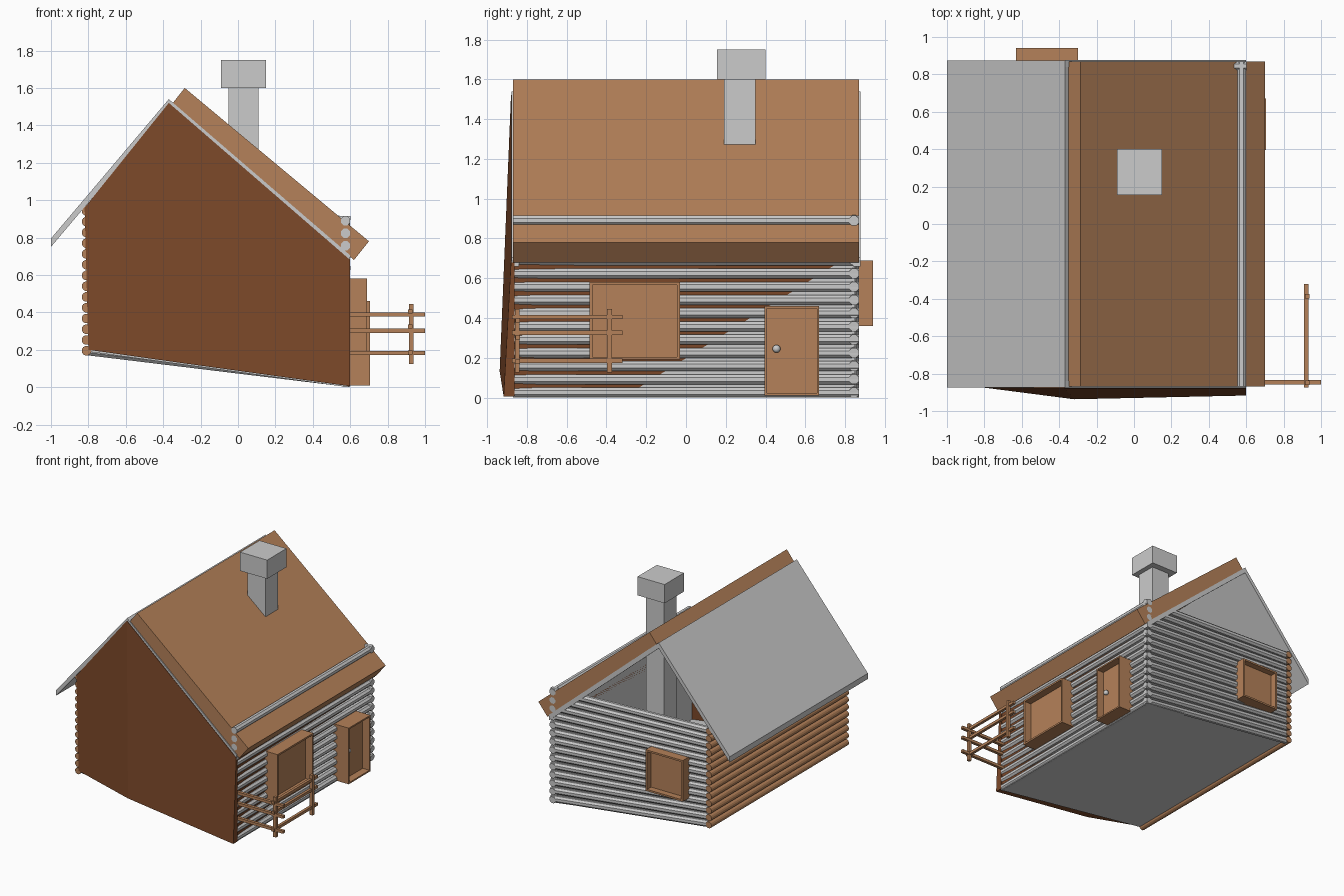
import bpy, bmesh, math
from mathutils import Vector

if "Cube" in bpy.data.objects:
    bpy.data.objects.remove(bpy.data.objects["Cube"])


def material(name, rgb):
    m = bpy.data.materials.new(name)
    m.diffuse_color = (*rgb, 1)
    m.use_nodes = True
    m.node_tree.nodes["Principled BSDF"].inputs["Base Color"].default_value = m.diffuse_color
    return m


BROWN = material("wood", (0.46, 0.22, 0.10))
DARK = material("dark_wood", (0.20, 0.065, 0.022))


def finish(name, bm, mat=None):
    bmesh.ops.recalc_face_normals(bm, faces=bm.faces)
    me = bpy.data.meshes.new(name)
    bm.to_mesh(me)
    bm.free()
    ob = bpy.data.objects.new(name, me)
    bpy.context.collection.objects.link(ob)
    if mat:
        me.materials.append(mat)
    return ob


def loft(name, a, b, mat=None):
    """Solid between two matching outlines."""
    bm = bmesh.new()
    va = [bm.verts.new(p) for p in a]
    vb = [bm.verts.new(p) for p in b]
    bm.faces.new(va)
    bm.faces.new(vb)
    n = len(a)
    for i in range(n):
        j = (i + 1) % n
        bm.faces.new((va[i], va[j], vb[j], vb[i]))
    return finish(name, bm, mat)


def prism(name, xz, y0, y1, mat=None):
    return loft(name, [(x, y0, z) for x, z in xz], [(x, y1, z) for x, z in xz], mat)


def box(name, x, y, z, mat=None):
    return prism(name, [(x[0], z[0]), (x[1], z[0]), (x[1], z[1]), (x[0], z[1])], *y, mat)


def logs(name, pairs, r, sides, mat=None):
    """A stack of round logs, each between two points."""
    bm = bmesh.new()
    for a, b in pairs:
        a, b = Vector(a), Vector(b)
        d = (b - a).normalized()
        u = d.cross(Vector((0, 0, 1))).normalized()
        w = u.cross(d)
        rings = []
        for p in (a, b):
            ring = []
            for k in range(sides):
                t = 2 * math.pi * (k + 0.5) / sides
                ring.append(bm.verts.new(p + r * (math.cos(t) * u + math.sin(t) * w)))
            rings.append(ring)
            bm.faces.new(ring)
        for k in range(sides):
            j = (k + 1) % sides
            bm.faces.new((rings[0][k], rings[0][j], rings[1][j], rings[1][k]))
    return finish(name, bm, mat)


def recessed(name, x, y, z, face, depth, border, mat):
    """Box with one side inset and pushed inwards."""
    ob = box(name, x, y, z, mat)
    bm = bmesh.new()
    bm.from_mesh(ob.data)
    n = Vector(face)
    f = max(bm.faces, key=lambda q: q.normal.dot(n))
    bmesh.ops.inset_region(bm, faces=[f], thickness=border)
    r = bmesh.ops.extrude_discrete_faces(bm, faces=[f])
    bmesh.ops.translate(bm, verts=r["faces"][0].verts, vec=-n * depth)
    bm.to_mesh(ob.data)
    bm.free()


# Log walls: 14 logs each, the back wall fans out to the lower right side
N = 14
zr = [0.025 + 0.0665 * i for i in range(N)]
zl = [0.195 + 0.0575 * i for i in range(N)]
logs("right_wall_logs", [((0.575, -0.87, z), (0.575, 0.87, z)) for z in zr], 0.027, 8)
logs("back_wall_logs", [((0.6, 0.845, a), (-0.8, 0.845, b)) for a, b in zip(zr, zl)], 0.027, 8)
logs("left_wall_logs", [((-0.81, -0.87, z), (-0.81, 0.87, z)) for z in zl], 0.026, 12, BROWN)

# Sheets behind the logs, and the sloping floor
box("right_wall_lining", (0.55, 0.565), (-0.86, 0.85), (0.01, 0.86))
prism("back_wall_lining", [(0.57, 0.01), (0.57, 0.87), (-0.8, 0.93), (-0.8, 0.2)], 0.825, 0.84)
prism("floor", [(-0.8, 0.19), (0.59, 0.0), (0.59, 0.012), (-0.8, 0.202)], -0.87, 0.86)
loft("right_wall_inner_sheet",
     [(0.59, -0.87, 0.01), (0.55, -0.87, 0.01), (0.55, -0.3, 0.01), (0.567, -0.3, 0.01)],
     [(0.59, -0.87, 0.68), (0.55, -0.87, 0.68), (0.55, 0.77, 0.68), (0.567, 0.77, 0.68)], DARK)

# Front gable wall, bulging outward at its foot
bm = bmesh.new()
outline = [(-0.8, -0.875, 0.2), (-0.32, -0.937, 0.132), (0.6, -0.917, 0.005),
           (0.6, -0.88, 0.68), (-0.37, -0.88, 1.52), (-0.82, -0.875, 0.96)]
front = [bm.verts.new(p) for p in outline]
back = [bm.verts.new((x, -0.862, z)) for x, y, z in outline]
for v in (front, back):
    bm.faces.new((v[0], v[1], v[4], v[5]))
    bm.faces.new((v[1], v[2], v[3], v[4]))
for i in range(6):
    j = (i + 1) % 6
    bm.faces.new((front[i], front[j], back[j], back[i]))
finish("front_gable_wall", bm, DARK)

# Roof
prism("left_roof", [(-1.0, 0.75), (-1.0, 0.795), (-0.37, 1.54), (-0.35, 1.52), (-0.37, 1.495)], -0.875, 0.875)
prism("right_roof", [(-0.36, 1.505), (0.62, 0.68), (0.7, 0.78), (-0.285, 1.6)], -0.87, 0.87, BROWN)
for side, s in (("front", -1), ("back", 1)):
    prism(side + "_roof_trim", [(-0.37, 1.495), (-0.37, 1.54), (0.6, 0.705), (0.6, 0.66)], s * 0.84, s * 0.877)

# Chimney
box("chimney_shaft", (-0.05, 0.11), (0.19, 0.35), (0.12, 1.62))
box("chimney_cap", (-0.09, 0.15), (0.155, 0.4), (1.6, 1.75))

# Windows and door
recessed("right_window", (0.56, 0.69), (-0.485, -0.03), (0.19, 0.58), (1, 0, 0), 0.06, 0.02, BROWN)
recessed("door", (0.56, 0.705), (0.395, 0.67), (0.01, 0.46), (1, 0, 0), 0.06, 0.017, BROWN)
recessed("back_window", (-0.63, -0.3), (0.83, 0.94), (0.36, 0.69), (0, 1, 0), 0.05, 0.02, BROWN)
bpy.ops.mesh.primitive_uv_sphere_add(segments=16, ring_count=8, radius=0.02, location=(0.66, 0.455, 0.245))
bpy.context.object.name = "door_knob"
bpy.ops.object.shade_smooth()

# Corner fence
for i, (za, zb) in enumerate(((0.182, 0.185), (0.302, 0.325), (0.388, 0.405))):
    box(f"fence_side_rail_{i}", (0.59, 1.0), (-0.858, -0.834), (za - 0.011, za + 0.011), BROWN)
    box(f"fence_front_rail_{i}", (0.91, 0.932), (-0.875, -0.32), (zb - 0.011, zb + 0.011), BROWN)
for i, y in enumerate((-0.848, -0.385)):
    box(f"fence_post_{i}", (0.913, 0.939), (y - 0.012, y + 0.012), (0.125, 0.445), BROWN)
